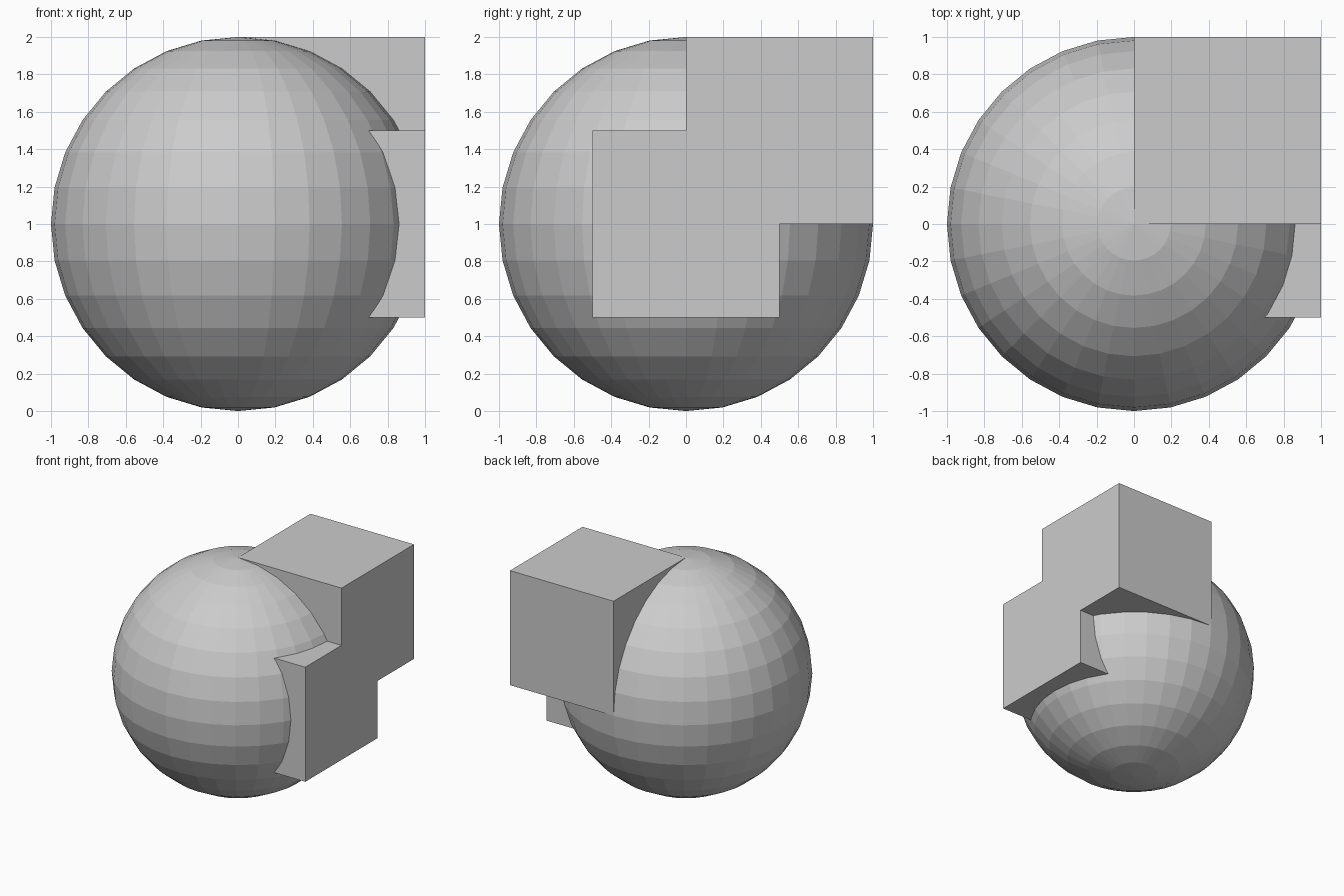
import bpy
from mathutils import Vector

default = bpy.data.objects.get("Cube")
if default:
    bpy.data.objects.remove(default, do_unlink=True)

grey = bpy.data.materials.new("light_grey")
grey.use_nodes = True
colour = (0.6, 0.6, 0.6, 1)
grey.diffuse_color = colour
grey.node_tree.nodes["Principled BSDF"].inputs["Base Color"].default_value = colour


def add_block(name, centre):
    """Unit cube used as one half of the stepped block."""
    bpy.ops.mesh.primitive_cube_add(size=1, location=centre)
    block = bpy.context.object
    block.name = name
    block.data.materials.append(grey)
    return block


def merge(target, tool):
    """Fuse tool into target and remove the tool."""
    mod = target.modifiers.new("union", 'BOOLEAN')
    mod.operation = 'UNION'
    mod.solver = 'EXACT'
    mod.object = tool
    bpy.context.view_layer.objects.active = target
    bpy.ops.object.modifier_apply(modifier=mod.name)
    bpy.data.objects.remove(tool, do_unlink=True)


# Faceted ball
bpy.ops.mesh.primitive_uv_sphere_add(segments=32, ring_count=16, radius=1,
                                     location=(0, 0, 1))
ball = bpy.context.object
ball.name = "ball_with_blocks"
ball.data.materials.append(grey)

# Two offset blocks: upper back left corner, and middle of the left side
for name, centre in (("upper_block", Vector((0.5, 0.5, 1.5))),
                     ("side_block", Vector((0.5, 0, 1)))):
    merge(ball, add_block(name, centre))
